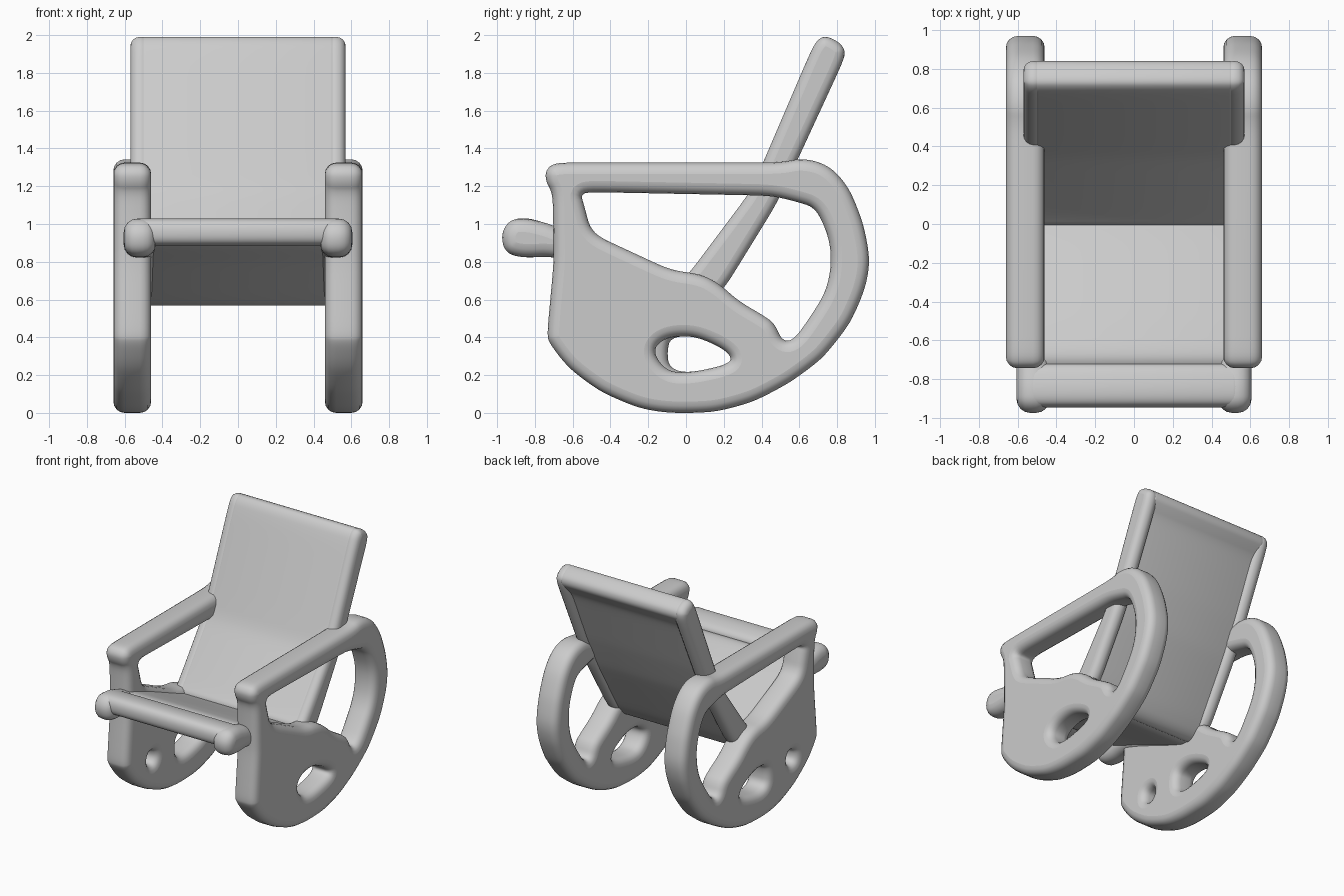
import bpy, math
from mathutils import Vector

if "Cube" in bpy.data.objects:
    bpy.data.objects.remove(bpy.data.objects["Cube"])


def rounded(points, passes=3):
    """Cut the corners of a closed outline, leaving long runs straight."""
    pts = [Vector(p) for p in points]
    for _ in range(passes):
        out = []
        for a, b in zip(pts, pts[1:] + pts[:1]):
            d = b - a
            cut = d * min(0.25, 0.04 / max(d.length, 1e-6))
            out += [a + cut, b - cut]
        pts = out
    return pts


def slab(name, outlines, x, width, bevel):
    """Side profile (y, z) with holes, given width along x and rounded edges."""
    cu = bpy.data.curves.new(name, 'CURVE')
    cu.dimensions = '2D'
    cu.fill_mode = 'BOTH'
    cu.extrude = width / 2 - bevel
    cu.bevel_depth = bevel
    cu.bevel_resolution = 3
    cu.offset = -bevel
    for outline in outlines:
        pts = rounded(outline)
        sp = cu.splines.new('POLY')
        sp.points.add(len(pts) - 1)
        for p, q in zip(sp.points, pts):
            p.co = (q.x, q.y, 0, 1)
        sp.use_cyclic_u = True
    ob = bpy.data.objects.new(name, cu)
    bpy.context.collection.objects.link(ob)
    ob.location.x = x
    ob.rotation_euler = (math.pi / 2, 0, math.pi / 2)
    bpy.ops.object.select_all(action='DESELECT')
    ob.select_set(True)
    bpy.context.view_layer.objects.active = ob
    bpy.ops.object.convert(target='MESH')
    bpy.ops.object.shade_smooth_by_angle(angle=math.radians(40))
    return bpy.context.object


# Side frame: rocker, post and armrest in one outline, with openings
frame = [(-.725, .37), (-.62, .235), (-.45, .11), (-.25, .025), (-.10, 0), (.06, 0),
         (.18, .01), (.36, .06), (.55, .16), (.725, .29), (.87, .475), (.95, .66),
         (.975, .81), (.94, 1.0), (.865, 1.19), (.76, 1.31), (.62, 1.35), (.5, 1.325),
         (-.70, 1.325), (-.745, 1.28), (-.74, 1.22), (-.705, 1.16), (-.70, .8), (-.735, .42)]
opening = [(-.56, 1.17), (.45, 1.15), (.58, 1.12), (.69, 1.085), (.76, .92), (.77, .78),
           (.74, .64), (.66, .51), (.57, .385), (.51, .38), (.47, .47), (.42, .51),
           (.28, .59), (.18, .68), (.08, .735), (-.08, .755), (-.5, .95), (-.54, 1.1)]
rocker_hole = [(-.18, .33), (-.11, .40), (.04, .41), (.2, .34), (.25, .28), (.18, .245),
               (0, .21), (-.11, .225)]
left_hole = [(-.10, .33), (-.08, .40), (.04, .41), (.2, .34), (.25, .28), (.18, .245),
             (0, .21), (-.09, .24)]
small_hole = [(-.45, .30), (-.45, .39), (-.36, .40), (-.34, .33), (-.38, .28)]
slab("right_side_frame", [frame, opening, rocker_hole], .56, .20, .06)
slab("left_side_frame", [frame, opening, left_hole, small_hole], -.56, .20, .06)

# Backrest: panel with a thicker top roll, between slightly thicker side rails
back_front = [(-.02, .70), (.04, .77), (.34, 1.17), (.41, 1.33), (.53, 1.61), (.65, 1.89),
              (.69, 1.97), (.74, 2.0), (.83, 1.95), (.845, 1.89)]
slab("back_panel", [back_front + [(.81, 1.84), (.76, 1.78), (.57, 1.36), (.44, 1.10),
                                  (.18, .67), (.11, .58), (.03, .56)]], 0, 1.04, .03)
rail = back_front + [(.60, 1.36), (.475, 1.10), (.21, .67), (.12, .58), (.03, .56)]

# Seat: sling panel between thicker side rails that show as knobs in front
seat_top = [(.04, .69), (-.08, .735), (-.5, .915), (-.70, .99)]
seat = seat_top + [(-.80, .90), (-.5, .79), (-.1, .61), (.02, .565), (.10, .60)]
slab("seat_panel", [seat], 0, 1.0, .03)
seat_rail = seat_top + [(-.74, 1.005), (-.84, 1.03), (-.93, 1.025), (-.98, .95), (-.96, .85),
                        (-.87, .82), (-.70, .83), (-.5, .76), (-.1, .59), (.02, .56),
                        (.10, .60)]
for side, s in (("right", 1), ("left", -1)):
    slab(side + "_back_rail", [rail], s * .515, .11, .05)
    slab(side + "_seat_rail", [seat_rail], s * .52, .17, .07)

# Front bar across the seat edge
bar = [(-.91, .885), (-.945, .92), (-.945, .99), (-.91, 1.03), (-.82, 1.03),
       (-.72, .995), (-.72, .92), (-.78, .885)]
slab("front_bar", [bar], 0, 1.12, .05)
